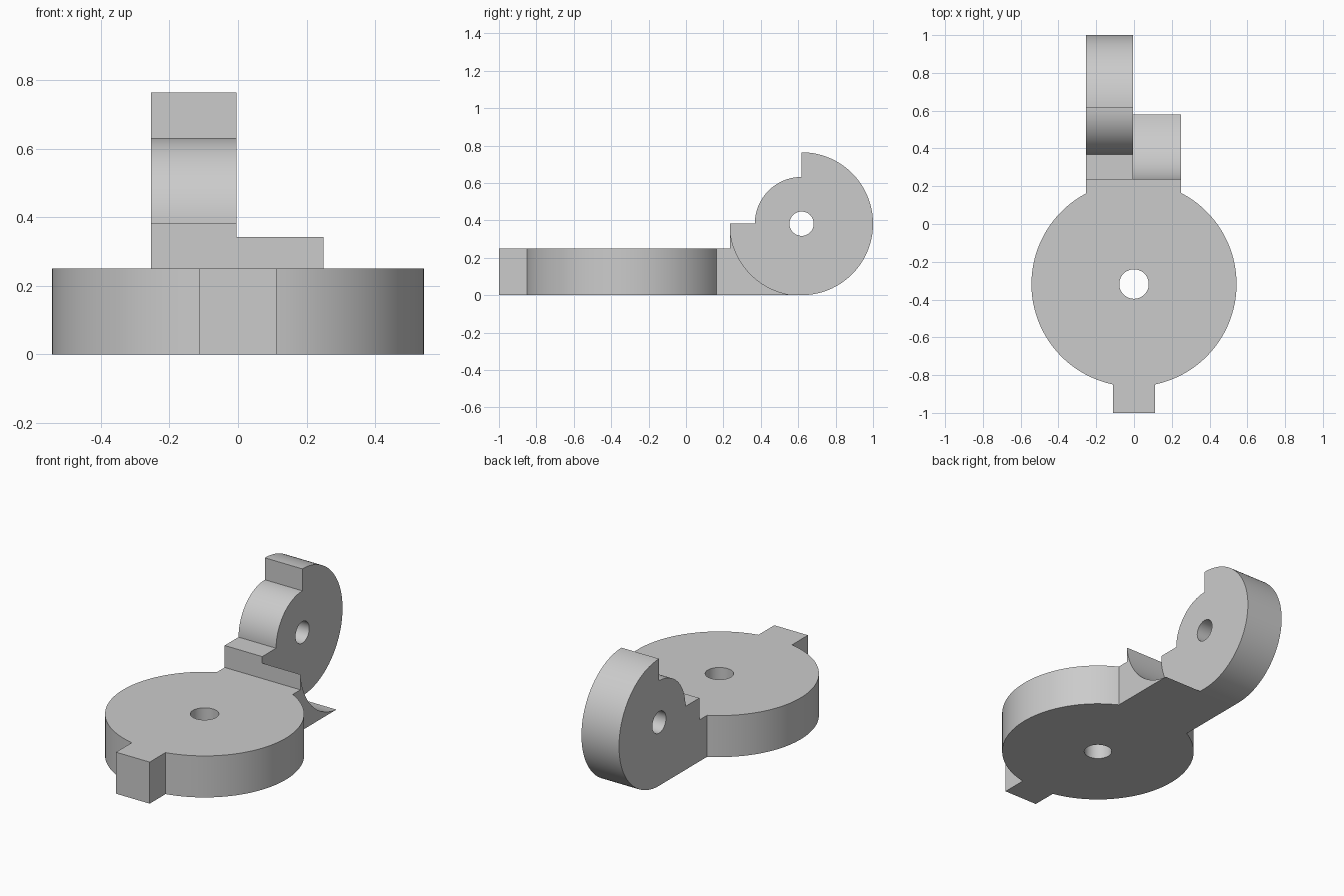
import bpy, bmesh, math
from mathutils import Vector

if "Cube" in bpy.data.objects:
    bpy.data.objects.remove(bpy.data.objects["Cube"])

DISC_Y, DISC_R, PLATE_H = -0.318, 0.543, 0.25
PIN_Y, PIN_Z, KNUCKLE_R, BARREL_R = 0.618, 0.382, 0.382, 0.25
STEP_Y = PIN_Y - KNUCKLE_R
SPLIT_X = -0.004

grey = bpy.data.materials.new("light grey")
grey.diffuse_color = (0.6, 0.6, 0.6, 1)
grey.use_nodes = True
grey.node_tree.nodes["Principled BSDF"].inputs["Base Color"].default_value = grey.diffuse_color


def arc(cx, cy, r, a0, a1, n):
    return [(cx + r * math.cos(a0 + (a1 - a0) * i / n),
             cy + r * math.sin(a0 + (a1 - a0) * i / n)) for i in range(n + 1)]


def prism(name, pts, lo, hi, axis):
    """Extrude a 2D profile along z (points are x, y) or along x (points are y, z)."""
    place = (lambda a, b, d: (a, b, d)) if axis == "z" else (lambda a, b, d: (d, a, b))
    bm = bmesh.new()
    face = bm.faces.new([bm.verts.new(place(a, b, lo)) for a, b in pts])
    top = bmesh.ops.extrude_face_region(bm, geom=[face])["geom"]
    bmesh.ops.translate(bm, vec=Vector(place(0, 0, hi - lo)),
                        verts=[v for v in top if isinstance(v, bmesh.types.BMVert)])
    bmesh.ops.recalc_face_normals(bm, faces=bm.faces)
    mesh = bpy.data.meshes.new(name)
    bm.to_mesh(mesh)
    bm.free()
    mesh.materials.append(grey)
    obj = bpy.data.objects.new(name, mesh)
    bpy.context.collection.objects.link(obj)
    return obj


def combine(target, tool, operation):
    bpy.context.view_layer.objects.active = target
    mod = target.modifiers.new(operation.lower(), "BOOLEAN")
    mod.operation, mod.solver, mod.object = operation, "EXACT", tool
    bpy.ops.object.modifier_apply(modifier=mod.name)
    bpy.data.objects.remove(tool, do_unlink=True)


# Round base plate with a square tab at the front
tab = 0.112
a = math.asin(tab / DISC_R)
outline = arc(0, DISC_Y, DISC_R, -math.pi / 2 + a, 1.5 * math.pi - a, 120)
body = prism("hinge_body", outline + [(-tab, -1), (tab, -1)], 0, PLATE_H, "z")

# Left knuckle: neck, step, barrel and the tall rear half disc
neck = [(0.08, 0), (0.08, PLATE_H), (STEP_Y, PLATE_H)]
barrel = arc(PIN_Y, PIN_Z, BARREL_R, math.pi, math.pi / 2, 32)
rear = arc(PIN_Y, PIN_Z, KNUCKLE_R, math.pi / 2, -math.pi / 2, 64)
knuckle = prism("knuckle", neck + [(STEP_Y, PIN_Z)] + barrel + rear,
                -0.254, SPLIT_X, "x")

# Right cradle: neck ending in a concave seat that clears a matching knuckle
seat_r = KNUCKLE_R + 0.002
start = math.pi + math.acos(KNUCKLE_R / seat_r)
end = 1.5 * math.pi - math.acos(KNUCKLE_R / seat_r)
seat = arc(PIN_Y, PIN_Z, seat_r, start, end, 32)
seat[-1] = (seat[-1][0], 0)
cradle = prism("cradle", neck + seat, SPLIT_X, 0.25, "x")

combine(body, knuckle, "UNION")
combine(body, cradle, "UNION")

# Through holes: plate centre and hinge pin
full = 2 * math.pi
combine(body, prism("plate_hole", arc(0, DISC_Y, 0.078, 0, full, 48)[:-1],
                    -0.1, 0.5, "z"), "DIFFERENCE")
combine(body, prism("pin_hole", arc(PIN_Y, PIN_Z, 0.065, 0, full, 48)[:-1],
                    -0.5, 0.3, "x"), "DIFFERENCE")

# Smooth the round walls and keep the edges sharp
bpy.ops.object.select_all(action="DESELECT")
body.select_set(True)
bpy.context.view_layer.objects.active = body
bpy.ops.object.shade_smooth_by_angle(angle=math.radians(30))
